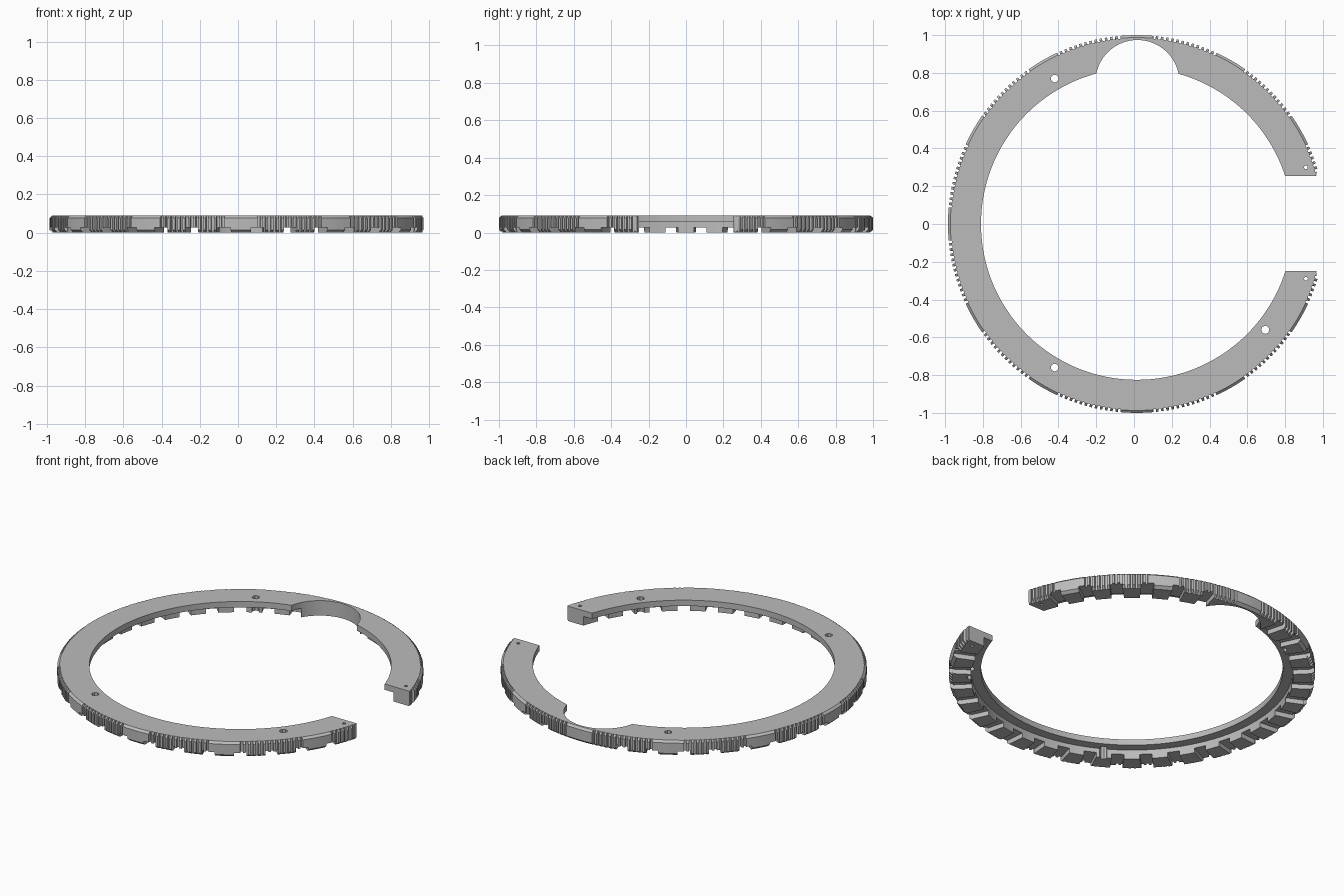
import bpy, bmesh
from math import radians, cos, sin
from mathutils import Matrix, Vector

if "Cube" in bpy.data.objects:
    bpy.data.objects.remove(bpy.data.objects["Cube"])

CX = 0.015           # ring centre along x
INNER, STEP, OUTER = 0.825, 0.88, 1.0
TOP, STEP_Z = 0.09, 0.055
TEETH = 12           # teeth in each knurled zone

grey = bpy.data.materials.new("plain grey")
grey.use_nodes = True
grey.diffuse_color = (0.5, 0.5, 0.5, 1)
grey.node_tree.nodes["Principled BSDF"].inputs["Base Color"].default_value = (0.5, 0.5, 0.5, 1)


def make_object(name, bm):
    bmesh.ops.recalc_face_normals(bm, faces=bm.faces)
    mesh = bpy.data.meshes.new(name)
    bm.to_mesh(mesh)
    bm.free()
    mesh.materials.append(grey)
    obj = bpy.data.objects.new(name, mesh)
    bpy.context.collection.objects.link(obj)
    return obj


def add_box(bm, low, high, turn=Matrix()):
    low, high = Vector(low), Vector(high)
    place = turn @ Matrix.Translation((low + high) / 2) @ Matrix.Diagonal((*(high - low), 1))
    bmesh.ops.create_cube(bm, size=1, matrix=place)


def add_cylinder(bm, x, y, radius, sides):
    bmesh.ops.create_cone(bm, cap_ends=True, segments=sides, radius1=radius, radius2=radius,
                          depth=0.6, matrix=Matrix.Translation((x, y, 0)))


def section(r):
    # cross-section with stepped inner edge and bevelled outer edge
    rim = min(r, OUTER - 0.013)
    return [(INNER, STEP_Z), (INNER, TOP), (rim, TOP), (r, TOP - 0.012),
            (r, 0.015), (rim - 0.004, 0), (STEP, 0), (STEP, STEP_Z)]


# Ring stations: twelve plain pads with knurled zones between them
stations = []
pitch = 20 / (TEETH + 0.5)
for zone in range(12):
    start = zone * 30
    stations += [(start + a, OUTER) for a in (-5, -2.5, 0, 2.5)]
    for k in range(TEETH + 1):
        a = start + 5 + k * pitch
        stations += [(a, OUTER), (a + 0.08, OUTER - 0.016)]
        if k < TEETH:
            stations += [(a + pitch * 0.5, OUTER - 0.016), (a + pitch * 0.5 + 0.08, OUTER)]
        else:
            stations.append((a + pitch * 0.5 - 0.08, OUTER - 0.016))

bm = bmesh.new()
loops = [[bm.verts.new((CX + r * cos(radians(a)), r * sin(radians(a)), z))
          for r, z in section(radius)] for a, radius in stations]
for i, loop in enumerate(loops):
    following = loops[(i + 1) % len(loops)]
    for j in range(len(loop)):
        k = (j + 1) % len(loop)
        bm.faces.new((loop[j], following[j], following[k], loop[k]))
ring = make_object("knurled_ring", bm)

# Radial slots that divide the underside into blocks
bm = bmesh.new()
for i in range(36):
    angle = 5 + i * 10
    if angle in (5, 15, 85, 95, 345, 355):
        continue
    turn = Matrix.Translation((CX, 0, 0)) @ Matrix.Rotation(radians(angle), 4, "Z")
    add_box(bm, (0.85, -0.034, -0.1), (1.1, 0.034, 0.028), turn)
cutters = [make_object("slot_cutter", bm)]

# Round bite and mounting holes
bm = bmesh.new()
add_cylinder(bm, 0.018, 0.752, 0.222, 64)
for x, y, radius in ((-0.42, 0.77, 0.021), (-0.42, -0.76, 0.021), (0.695, -0.56, 0.022),
                     (0.91, 0.3, 0.01), (0.91, -0.29, 0.01)):
    add_cylinder(bm, x, y, radius, 8)
cutters.append(make_object("hole_cutter", bm))

# Opening and flat ends
for name, low, high in (("opening_cutter", (0.3, -0.25, -1), (1.3, 0.255, 1)),
                        ("end_cutter", (0.966, -0.285, -1), (1.4, 0.29, 1))):
    bm = bmesh.new()
    add_box(bm, low, high)
    cutters.append(make_object(name, bm))

bpy.ops.object.select_all(action="DESELECT")
bpy.context.view_layer.objects.active = ring
ring.select_set(True)
for cutter in cutters:
    cutter.hide_render = True
    cut = ring.modifiers.new(cutter.name, "BOOLEAN")
    cut.operation = "DIFFERENCE"
    cut.solver = "EXACT"
    cut.object = cutter
    bpy.ops.object.modifier_apply(modifier=cut.name)
    bpy.data.objects.remove(cutter)
bpy.ops.object.shade_smooth_by_angle(angle=radians(20))
